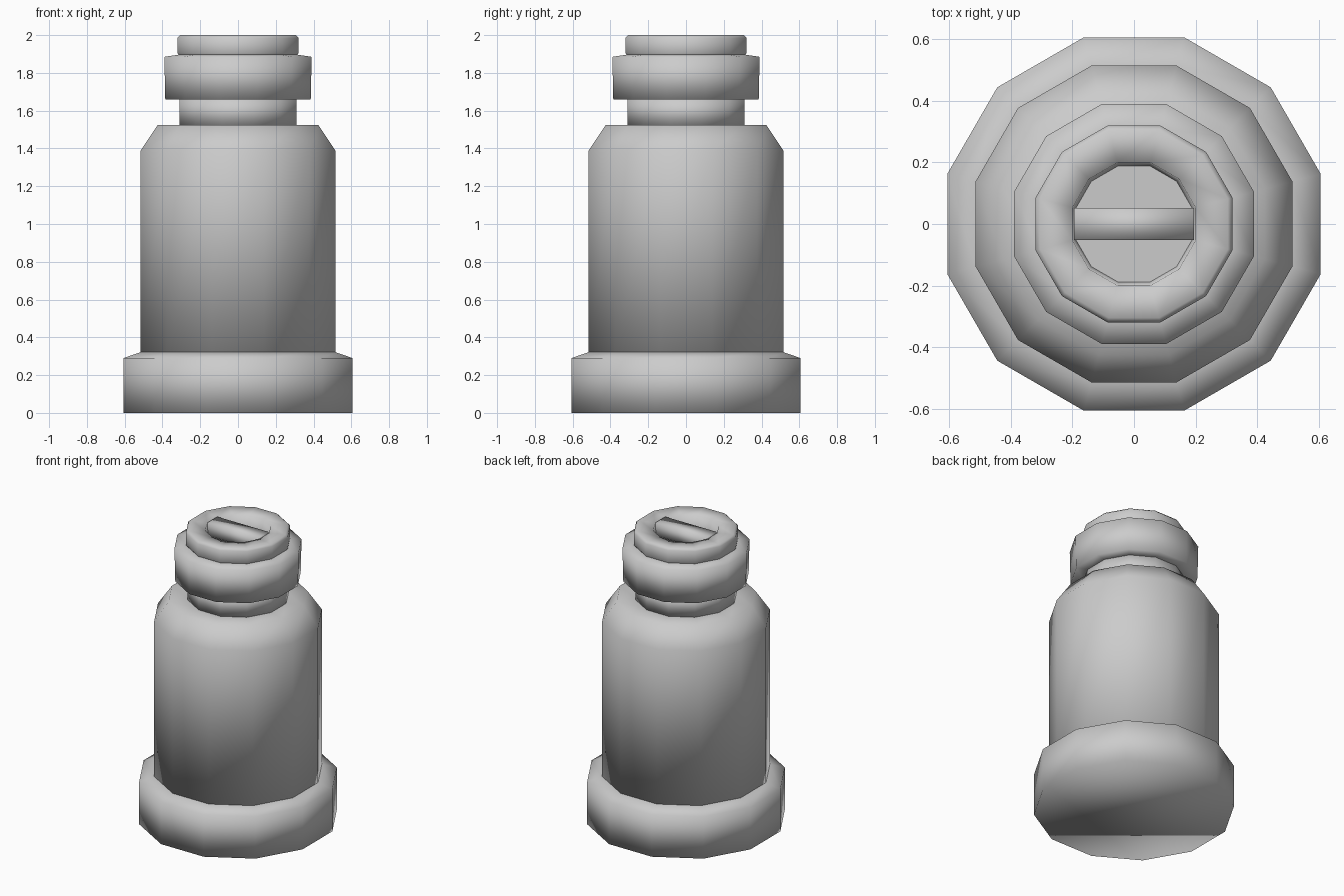
import bpy, bmesh, math

cube = bpy.data.objects.get("Cube")
if cube:
    bpy.data.objects.remove(cube, do_unlink=True)

grey = bpy.data.materials.new("plain_grey")
grey.use_nodes = True
colour = (0.6, 0.6, 0.6, 1)
grey.diffuse_color = colour
grey.node_tree.nodes["Principled BSDF"].inputs["Base Color"].default_value = colour

SIDES = 12


def finish(name, bm):
    bmesh.ops.recalc_face_normals(bm, faces=bm.faces)
    for face in bm.faces:
        face.smooth = True
    mesh = bpy.data.meshes.new(name)
    bm.to_mesh(mesh)
    bm.free()
    mesh.materials.append(grey)
    obj = bpy.data.objects.new(name, mesh)
    bpy.context.collection.objects.link(obj)
    return obj


def turned(name, profile, cap_start=False, cap_end=False):
    """Twelve-sided turned part; profile holds (flat-to-centre distance, height)."""
    bm = bmesh.new()
    rings = []
    for dist, z in profile:
        r = dist / math.cos(math.pi / SIDES)
        angles = [math.tau * (i + 0.5) / SIDES for i in range(SIDES)]
        rings.append([bm.verts.new((r * math.cos(a), r * math.sin(a), z)) for a in angles])
    for low, high in zip(rings, rings[1:]):
        for i in range(SIDES):
            j = (i + 1) % SIDES
            bm.faces.new((low[i], low[j], high[j], high[i]))
    if cap_start:
        bm.faces.new(rings[0])
    if cap_end:
        bm.faces.new(rings[-1])
    return finish(name, bm)


# Wide foot, main body and neck
turned("foot", [(0.607, 0), (0.607, 0.29), (0.515, 0.322)], True, True)
turned("body", [(0.515, 0.31), (0.515, 1.39), (0.425, 1.525), (0.30, 1.525)], True, True)
turned("neck", [(0.31, 1.52), (0.31, 1.67)], True, True)

# Collar and the ring-shaped cap on top
turned("collar", [(0.30, 1.662), (0.385, 1.658), (0.39, 1.885), (0.31, 1.897)], True, True)
turned("cap_ring", [(0.31, 1.89), (0.32, 1.905), (0.32, 1.985), (0.305, 2.0),
                    (0.20, 1.992), (0.188, 1.90)])

# Recessed floor of the cap
turned("cap_floor", [(0.195, 1.89), (0.195, 1.91)], True, True).data.shade_flat()

# Bar across the recess
bm = bmesh.new()
bmesh.ops.create_cube(bm, size=1)
for v in bm.verts:
    v.co = (v.co.x * 0.39, v.co.y * 0.105, 1.95 + v.co.z * 0.1)
finish("cap_bar", bm)
